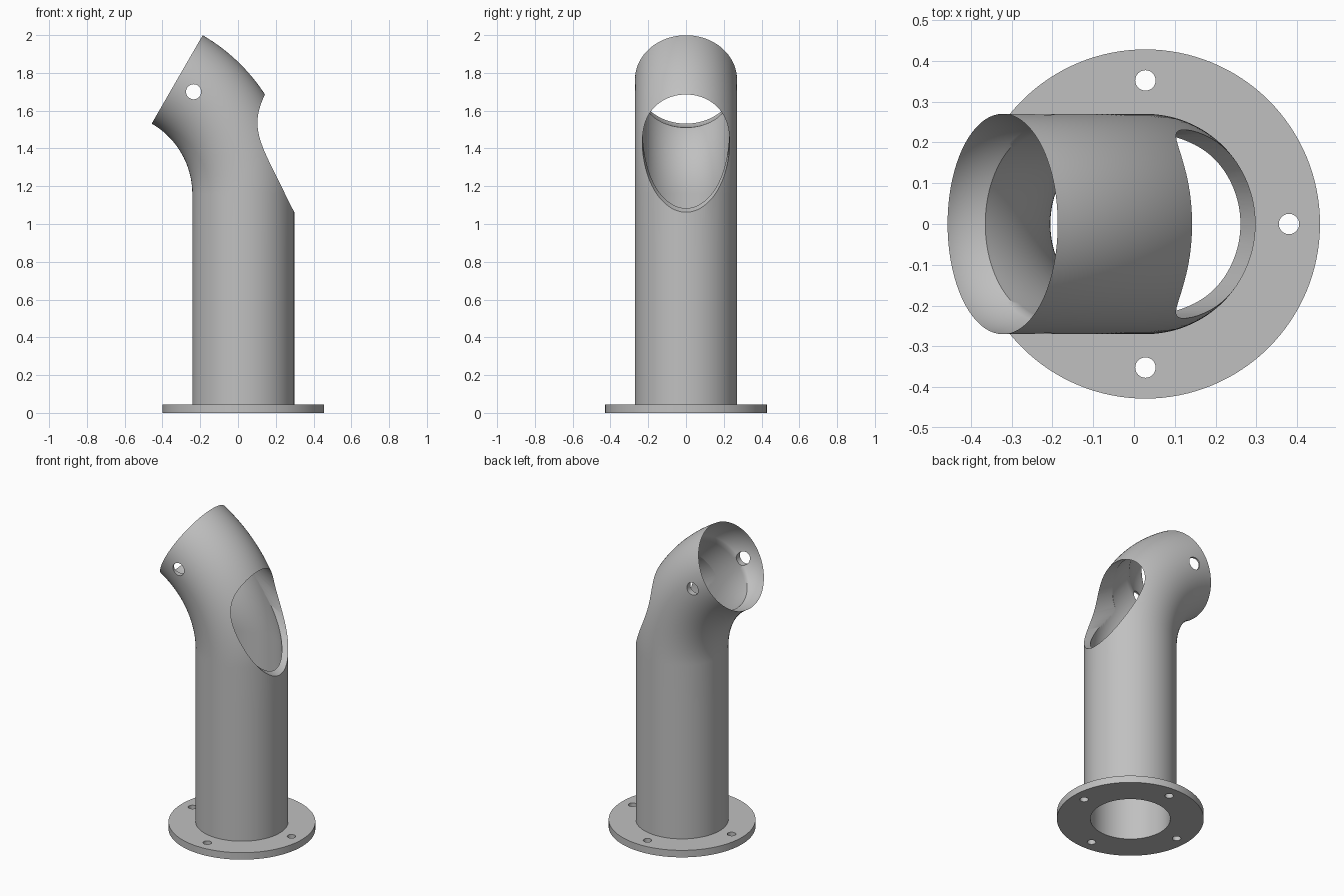
import bpy, bmesh, math
from mathutils import Matrix, Vector

cube = bpy.data.objects.get("Cube")
if cube:
    bpy.data.objects.remove(cube, do_unlink=True)

AXIS_X = 0.028       # centre of the upright pipe
OUTER, INNER = 0.27, 0.233
FLANGE_R, FLANGE_H = 0.428, 0.045
STRAIGHT = 1.159     # height where the bend begins
BEND_R = 0.70
BEND = math.radians(60)
LENGTH = STRAIGHT + BEND_R * BEND
SIDES = 128

metal = bpy.data.materials.new("plain_grey")
metal.use_nodes = True
grey = (0.53, 0.53, 0.53, 1)
metal.diffuse_color = grey
metal.node_tree.nodes["Principled BSDF"].inputs["Base Color"].default_value = grey


def ring_point(s, r, a):
    """Point at path length s, radius r and angle a around the bent pipe."""
    t = max(0, s - STRAIGHT) / BEND_R
    reach = BEND_R + r * math.cos(a)
    return Vector((AXIS_X - BEND_R + reach * math.cos(t),
                   r * math.sin(a),
                   min(s, STRAIGHT) + reach * math.sin(t)))


def spread(start, end, count):
    return [start + (end - start) * i / count for i in range(count + 1)]


# Closed wall profile: flange, outer wall, ball-shaped socket, inner wall
profile = [(0, INNER), (0, FLANGE_R), (FLANGE_H, FLANGE_R)]
profile += [(s, OUTER) for s in spread(FLANGE_H, STRAIGHT, 4)]
profile += [(s, OUTER) for s in spread(STRAIGHT, LENGTH, 32)[1:]]
depth = math.sqrt(OUTER ** 2 - INNER ** 2)
profile += [(LENGTH - d, math.sqrt(OUTER ** 2 - d ** 2))
            for d in spread(0, depth, 12)[1:]]
profile += [(s, INNER) for s in spread(LENGTH - depth, STRAIGHT, 26)[1:]]
profile += [(s, INNER) for s in spread(STRAIGHT, 0, 4)[1:-1]]

bm = bmesh.new()
rings = [[bm.verts.new(ring_point(s, r, math.tau * i / SIDES)) for i in range(SIDES)]
         for s, r in profile]
for j, ring in enumerate(rings):
    after = rings[(j + 1) % len(rings)]
    for i in range(SIDES):
        k = (i + 1) % SIDES
        bm.faces.new((ring[i], ring[k], after[k], after[i]))
bmesh.ops.recalc_face_normals(bm, faces=bm.faces)
mesh = bpy.data.meshes.new("pipe_with_flange")
bm.to_mesh(mesh)
bm.free()
mesh.materials.append(metal)
pipe = bpy.data.objects.new("pipe_with_flange", mesh)
bpy.context.collection.objects.link(pipe)


def drill(centre, direction, radius, length, sides):
    """Cut a round hole through the pipe."""
    turn = Vector((0, 0, 1)).rotation_difference(Vector(direction)).to_matrix().to_4x4()
    cut = bmesh.new()
    bmesh.ops.create_cone(cut, cap_ends=True, segments=sides, radius1=radius,
                          radius2=radius, depth=length,
                          matrix=Matrix.Translation(centre) @ turn)
    cut_mesh = bpy.data.meshes.new("hole_cutter")
    cut.to_mesh(cut_mesh)
    cut.free()
    cut_mesh.materials.append(metal)
    cutter = bpy.data.objects.new("hole_cutter", cut_mesh)
    cutter.hide_render = True
    bpy.context.collection.objects.link(cutter)
    mod = pipe.modifiers.new("hole", "BOOLEAN")
    mod.operation = "DIFFERENCE"
    mod.solver = "EXACT"
    mod.object = cutter
    bpy.ops.object.modifier_apply(modifier=mod.name)
    bpy.data.objects.remove(cutter, do_unlink=True)


bpy.ops.object.select_all(action="DESELECT")
pipe.select_set(True)
bpy.context.view_layer.objects.active = pipe

# Bolt holes around the flange
for q in range(4):
    a = q * math.pi / 2
    drill((AXIS_X + 0.352 * math.cos(a), 0.352 * math.sin(a), 0.02), (0, 0, 1), 0.025, 0.2, 32)

# Cross holes near the mouth
drill((-0.235, 0, 1.70), (0, 1, 0), 0.04, 1, 40)

# Large slanted window on the outside of the bend, stopping inside the bore
along = Vector((-math.sin(BEND), 0, math.cos(BEND)))
across = Vector((math.cos(BEND), 0, math.sin(BEND)))
drill(across * 1.30 + along * 0.31, along, 0.231, 1.02, 96)

bpy.ops.object.shade_smooth_by_angle(angle=math.radians(35))
